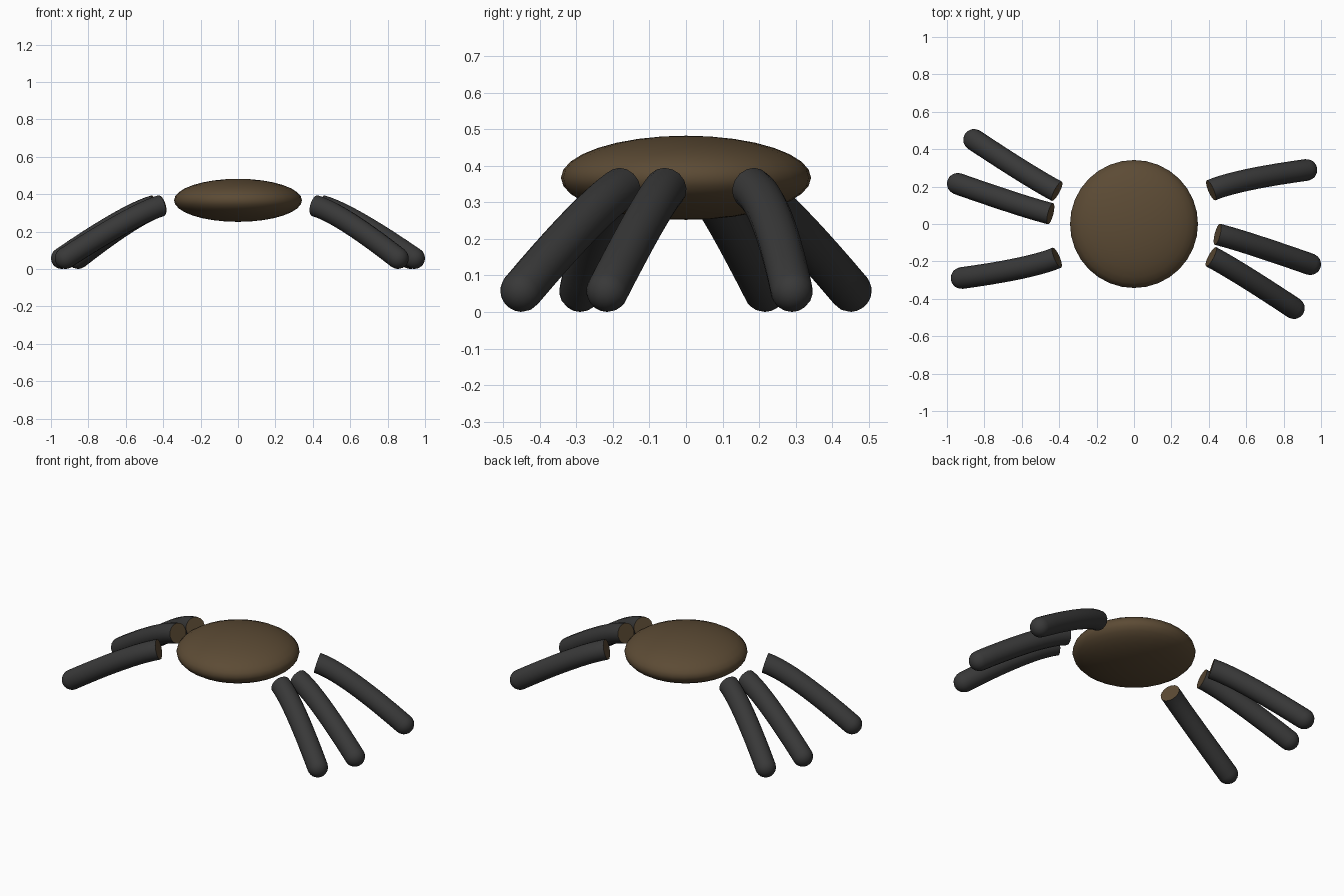
import bpy, bmesh, math
from mathutils import Vector, Matrix

if "Cube" in bpy.data.objects:
    bpy.data.objects.remove(bpy.data.objects["Cube"])

R = 0.058      # leg radius
SIDES = 16


def material(name, rgb):
    m = bpy.data.materials.new(name)
    m.diffuse_color = (*rgb, 1)
    m.use_nodes = True
    m.node_tree.nodes["Principled BSDF"].inputs["Base Color"].default_value = m.diffuse_color
    return m


brown = material("dark brown", (0.107, 0.070, 0.035))
black = material("charcoal", (0.040, 0.040, 0.040))


def finish(bm, name, mats):
    bmesh.ops.recalc_face_normals(bm, faces=bm.faces)
    me = bpy.data.meshes.new(name)
    bm.to_mesh(me)
    bm.free()
    for m in mats:
        me.materials.append(m)
    ob = bpy.data.objects.new(name, me)
    bpy.context.collection.objects.link(ob)
    bpy.ops.object.select_all(action='DESELECT')
    ob.select_set(True)
    bpy.context.view_layer.objects.active = ob
    bpy.ops.object.shade_smooth_by_angle(angle=math.radians(40))
    return ob


# Body: flattened sphere
bm = bmesh.new()
bmesh.ops.create_uvsphere(bm, u_segments=32, v_segments=16, radius=1,
                          matrix=Matrix.Translation((0, 0, 0.367)) @
                          Matrix.Diagonal((0.342, 0.342, 0.115, 1)))
finish(bm, "body", [brown])


# Leg: round tube along a bent path, flat brown inner end, rounded foot
def leg(name, start, bend, end, turn):
    a, b, c = (Vector(p) for p in (start, bend, end))
    rings = []
    for i in range(11):
        t = i / 10
        p = a * (1 - t) ** 2 + b * 2 * t * (1 - t) + c * t * t
        d = ((b - a) * (1 - t) + (c - b) * t).normalized()
        rings.append((p, d, R))
    for i in range(1, 5):
        ang = math.radians(90) * i / 5
        rings.append((c + d * R * math.sin(ang), d, R * math.cos(ang)))

    bm = bmesh.new()
    loops = []
    for p, d, r in rings:
        side = d.cross(Vector((0, 0, 1))).normalized()
        up = side.cross(d)
        loops.append([bm.verts.new(p + r * (side * math.cos(u) + up * math.sin(u)))
                      for u in (2 * math.pi * k / SIDES for k in range(SIDES))])
    for l0, l1 in zip(loops, loops[1:]):
        for k in range(SIDES):
            n = (k + 1) % SIDES
            bm.faces.new((l0[k], l0[n], l1[n], l1[k])).material_index = 1
    tip = bm.verts.new(c + d * R)
    for k in range(SIDES):
        bm.faces.new((loops[-1][k], loops[-1][(k + 1) % SIDES], tip)).material_index = 1
    bm.faces.new(loops[0]).material_index = 0
    bmesh.ops.transform(bm, matrix=Matrix.Rotation(turn, 4, 'Z'), verts=bm.verts)
    finish(bm, name, [brown, black])


# Three legs per side, the left set being the right set turned half round
Z0, Z1, Z2 = 0.338, 0.298, 0.058
paths = [((0.412, 0.18), (0.549, 0.238), (0.922, 0.289)),
         ((0.446, -0.055), (0.592, -0.092), (0.942, -0.215)),
         ((0.412, -0.175), (0.549, -0.247), (0.855, -0.45))]
for side, turn in (("right", 0), ("left", math.pi)):
    for i, (s, m, e) in enumerate(paths, 1):
        leg(f"{side}_leg_{i}", (*s, Z0), (*m, Z1), (*e, Z2), turn)
